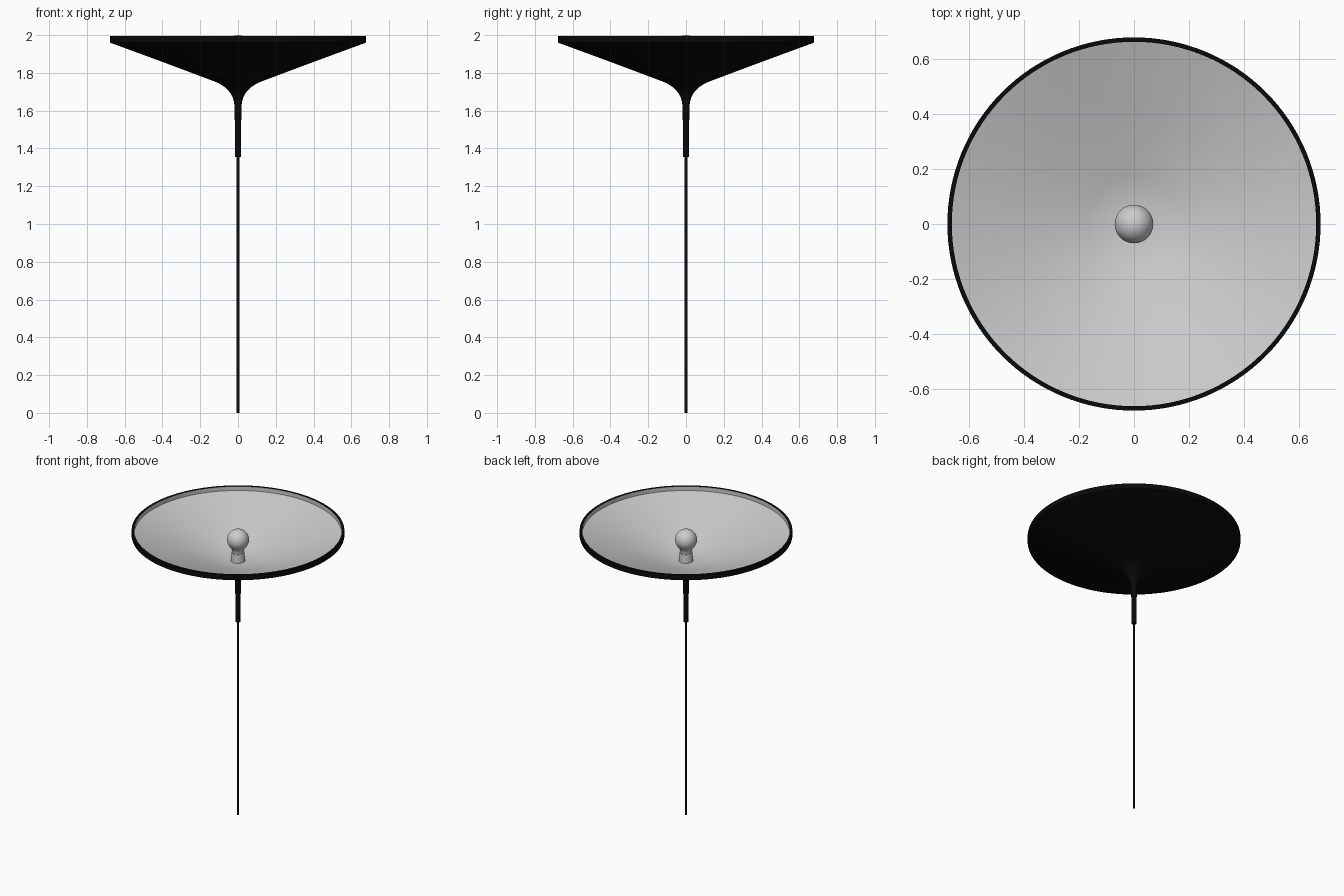
import bpy, bmesh, math

if "Cube" in bpy.data.objects:
    bpy.data.objects.remove(bpy.data.objects["Cube"])


def material(name, value):
    m = bpy.data.materials.new(name)
    m.diffuse_color = (value, value, value, 1)
    m.use_nodes = True
    m.node_tree.nodes["Principled BSDF"].inputs["Base Color"].default_value = m.diffuse_color
    return m


black = material("matte black", 0.003)
white = material("pale grey", 0.6)


def lathe(name, profile, mats, segments=96, inner_from=None):
    """Spin (radius, z) points around z; segments from inner_from use the second material."""
    bm = bmesh.new()
    rings = []
    for r, z in profile:
        if r < 1e-6:
            rings.append([bm.verts.new((0, 0, z))] * segments)
        else:
            rings.append([bm.verts.new((r * math.cos(2 * math.pi * i / segments),
                                        r * math.sin(2 * math.pi * i / segments), z))
                          for i in range(segments)])
    for k in range(len(rings) - 1):
        a, b = rings[k], rings[k + 1]
        for i in range(segments):
            j = (i + 1) % segments
            corners = list(dict.fromkeys((a[i], a[j], b[j], b[i])))
            f = bm.faces.new(corners)
            f.material_index = 1 if inner_from is not None and k >= inner_from else 0
    bmesh.ops.recalc_face_normals(bm, faces=bm.faces[:])
    mesh = bpy.data.meshes.new(name)
    bm.to_mesh(mesh)
    bm.free()
    for m in mats:
        mesh.materials.append(m)
    ob = bpy.data.objects.new(name, mesh)
    bpy.context.collection.objects.link(ob)
    bpy.ops.object.select_all(action='DESELECT')
    ob.select_set(True)
    bpy.context.view_layer.objects.active = ob
    bpy.ops.object.shade_smooth_by_angle(angle=math.radians(32))
    return ob


# Flared shade: black outside and rim, pale inside
outer = [(0, 1.55), (0.0175, 1.55), (0.018, 1.62), (0.021, 1.645), (0.027, 1.667),
         (0.037, 1.688), (0.052, 1.708), (0.073, 1.727), (0.1, 1.744),
         (0.13, 1.757), (0.165, 1.770), (0.42, 1.8655), (0.677, 1.960),
         (0.677, 1.995), (0.661, 1.995)]
inner = [(0.661, 1.966), (0.41, 1.880), (0.17, 1.802), (0.12, 1.790),
         (0.07, 1.784), (0, 1.782)]
lathe("shade", outer + inner, [black, white], 128, inner_from=len(outer) - 1)

# Sleeve and thin stem
lathe("sleeve", [(0, 1.355), (0.0155, 1.355), (0.0155, 1.56), (0, 1.56)], [black], 32)
lathe("stem", [(0, 0), (0.0075, 0), (0.0075, 1.37), (0, 1.37)], [black], 24)

# Bulb socket
lathe("socket", [(0, 1.775), (0.046, 1.775), (0.041, 1.842), (0, 1.842)], [white], 48)

# Round bulb with short neck
ball = [(0.07 * math.sin(t), 1.93 + 0.07 * math.cos(t))
        for t in [math.radians(135 - 135 * i / 18) for i in range(19)]]
lathe("bulb", [(0, 1.835), (0.037, 1.835), (0.038, 1.855), (0.042, 1.868)] + ball,
      [white], 48)
